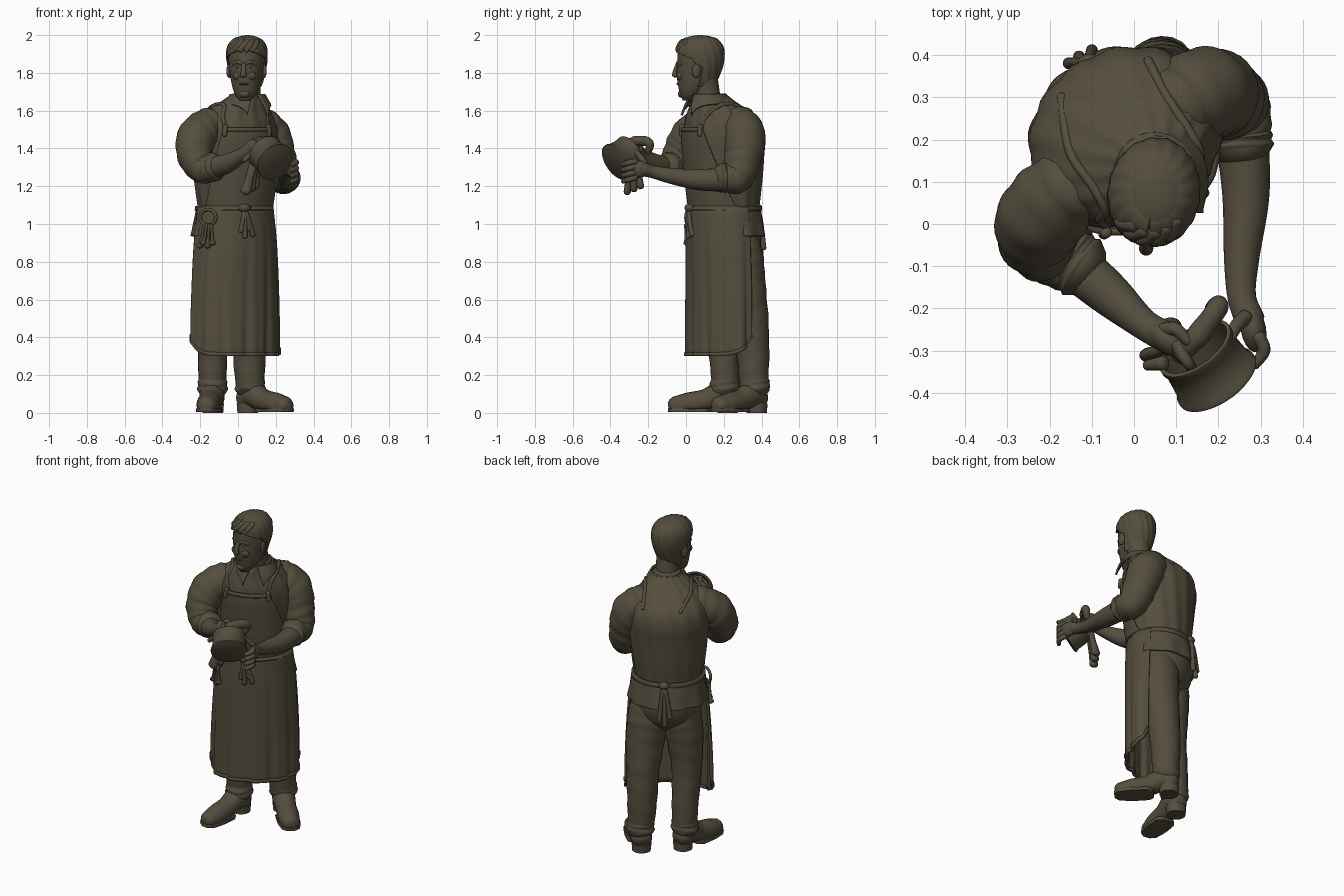
import bpy, bmesh, math
from mathutils import Vector, Matrix
from math import sin, cos, pi, radians

cube = bpy.data.objects.get("Cube")
if cube:
    bpy.data.objects.remove(cube)

bronze = bpy.data.materials.new("dark bronze")
bronze.use_nodes = True
COLOUR = (0.09, 0.075, 0.048, 1)
bronze.diffuse_color = COLOUR
bronze.node_tree.nodes["Principled BSDF"].inputs["Base Color"].default_value = COLOUR


def finish(name, bm, thick=0, angle=50):
    bmesh.ops.recalc_face_normals(bm, faces=bm.faces)
    mesh = bpy.data.meshes.new(name)
    bm.to_mesh(mesh)
    bm.free()
    for p in mesh.polygons:
        p.use_smooth = True
    mesh.set_sharp_from_angle(angle=radians(angle))
    mesh.materials.append(bronze)
    ob = bpy.data.objects.new(name, mesh)
    bpy.context.collection.objects.link(ob)
    if thick:
        mod = ob.modifiers.new("Thickness", 'SOLIDIFY')
        mod.thickness = thick
        mod.offset = 0


def skin(name, rows, closed=True, thick=0):
    """Join rows of points into a surface."""
    bm = bmesh.new()
    vs = [[bm.verts.new(p) for p in row] for row in rows]
    n = len(rows[0])
    for a, b in zip(vs, vs[1:]):
        for i in range(n if closed else n - 1):
            j = (i + 1) % n
            bm.faces.new((a[i], a[j], b[j], b[i]))
    if closed:
        bm.faces.new(vs[0])
        bm.faces.new(vs[-1])
    finish(name, bm, thick)


def spline(keys, values, k):
    """Smooth interpolation of value tuples at key k."""
    last = len(keys) - 1
    i = max([j for j in range(last) if keys[j] <= k] or [0])
    h = keys[i + 1] - keys[i]
    t = min(max((k - keys[i]) / h, 0), 1)
    V = [Vector(v) for v in values]

    def slope(j):
        lo, hi = max(j - 1, 0), min(j + 1, last)
        return (V[hi] - V[lo]) / (keys[hi] - keys[lo])
    s = t * t * (3 - 2 * t)
    return (V[i] * (1 - s) + V[i + 1] * s
            + slope(i) * h * t * (1 - t) ** 2 - slope(i + 1) * h * t * t * (1 - t))


def on(form, a, z, off=0):
    """Point on a form: angle from its front (towards its left), height, offset."""
    (cx, cy, yaw), rows = form
    u, v, ru, rv = spline([r[0] for r in rows], [r[1:] for r in rows], z)
    u += (ru + off) * sin(a)
    v += (rv + off) * cos(a)
    c, s = cos(radians(yaw)), sin(radians(yaw))
    return Vector((cx + u * c + v * s, cy + u * s - v * c, z))


def loft(name, form, fold=0, count=0, n=64, m=48):
    z0, z1 = form[1][0][0], form[1][-1][0]
    rows = []
    for j in range(m + 1):
        z = z0 + (z1 - z0) * j / m
        rows.append([on(form, 2 * pi * i / n, z, fold * sin(count * 2 * pi * i / n + 9 * z))
                     for i in range(n)])
    skin(name, rows)


def shell(name, form, rule, thick=0.014, n=56, m=24):
    """Open cloth sheet; rule(s, t) gives angle, height and offset."""
    skin(name, [[on(form, *rule(i / n, j / m)) for i in range(n + 1)]
                for j in range(m + 1)], False, thick)


def tube(name, pts, fold=0, waves=0, flat=1, n=20, step=8, zlim=None):
    """Rounded limb through points (x, y, z, radius), with optional wrinkles."""
    m = (len(pts) - 1) * step
    path = [spline(list(range(len(pts))), pts, i / step) for i in range(m + 1)]
    rows = []
    side = None
    for i, p in enumerate(path):
        tan = (path[min(i + 1, m)].xyz - path[max(i - 1, 0)].xyz).normalized()
        if side is None:
            side = tan.cross(Vector((0, 0, 1)) if abs(tan.z) < 0.93 else Vector((0, 1, 0)))
        side = (side - tan * side.dot(tan)).normalized()
        up = side.cross(tan)
        ends = {0: ((-0.5, 0.5), (-0.3, 0.8), (0, 1)), m: ((0, 1), (0.3, 0.8), (0.5, 0.5))}
        for along, scale in ends.get(i, ((0, 1),)):
            ring = []
            for k in range(n):
                a = 2 * pi * k / n
                wave = sin(waves * pi * i / m + 2.2 * sin(a)) + .6 * sin(waves * 2 * i / m - 3 * cos(a))
                r = p.w * scale * (1 + fold * wave)
                q = p.xyz + tan * along * p.w + side * r * cos(a) + up * r * flat * sin(a)
                if zlim:
                    q.z = min(max(q.z, zlim[0]), zlim[1])
                ring.append(q)
            rows.append(ring)
    skin(name, rows)


def ball(name, at, size, yaw=0):
    bm = bmesh.new()
    mat = Matrix.Translation(at) @ Matrix.Rotation(radians(yaw), 4, 'Z') @ Matrix.Diagonal((*size, 1))
    bmesh.ops.create_uvsphere(bm, u_segments=20, v_segments=12, radius=1, matrix=mat)
    finish(name, bm)


def lathe(name, base, axis, profile, n=48):
    q = Vector(axis).to_track_quat('Z', 'Y')
    skin(name, [[Vector(base) + q @ Vector((r * cos(2 * pi * i / n), r * sin(2 * pi * i / n), h))
                 for i in range(n)] for r, h in profile])


# Forms: (centre x, centre y, yaw), rows of (z, side, forward, half width, half depth)
BODY = (-0.02, 0.205, 30)
torso = (BODY, [(1.0, 0, 0, .19, .168), (1.08, 0, 0, .195, .173), (1.2, 0, 0, .212, .187),
                (1.35, 0, 0, .228, .2), (1.45, 0, 0, .235, .208), (1.53, 0, .01, .222, .195),
                (1.6, 0, .04, .175, .152), (1.65, .01, .075, .115, .11), (1.69, .02, .095, .07, .075)])
tail = (BODY, [(.93, 0, 0, .228, .205), (1.09, 0, 0, .198, .178)])
pelvis = (BODY, [(.76, 0, -.02, .09, .08), (.82, 0, -.02, .17, .14), (.92, 0, -.02, .2, .168), (1.04, 0, 0, .19, .168)])
skirt = (BODY, [(.29, 0, 0, .243, .175), (.6, 0, 0, .238, .177), (.9, 0, 0, .222, .182), (1.09, 0, 0, .2, .179)])
skull = ((.047, .072, -8), [(1.655, 0, .06, .03, .03), (1.685, 0, .047, .056, .056), (1.74, 0, .022, .077, .094),
                            (1.8, 0, .01, .088, .112), (1.86, 0, 0, .096, .119), (1.92, 0, -.002, .095, .116),
                            (1.96, 0, -.003, .078, .095), (1.985, 0, -.003, .045, .06), (1.99, 0, 0, .01, .01)])
neck = ((.05, .12, 20), [(1.56, 0, 0, .08, .085), (1.66, 0, .005, .066, .07), (1.78, 0, .02, .066, .066)])

# Shirt, trousers and neck
loft("shirt", torso, .004, 14)
loft("trouser_seat", pelvis)
loft("neck", neck)
tube("right_trouser_leg", [(-.1, .185, .94, .1), (-.105, .19, .82, .115), (-.12, .18, .68, .107), (-.13, .18, .5, .088),
                           (-.135, .2, .3, .078), (-.135, .21, .13, .072)], .012, 17)
tube("left_trouser_leg", [(.055, .28, .94, .1), (.06, .29, .82, .12), (.067, .31, .68, .112), (.065, .34, .5, .096),
                          (.06, .355, .3, .086), (.065, .36, .12, .074)], .012, 17)

# Boots with sole and heel
for side, x, y, turn in (("right", -.135, .2, -7), ("left", .065, .36, 45)):
    d = Vector((sin(radians(turn)), -cos(radians(turn)), 0))
    pts = [(x + d.x * f, y + d.y * f, z, r) for f, z, r in
           ((-.04, .07, .058), (.02, .095, .066), (.1, .065, .06), (.19, .045, .062), (.268, .035, .05))]
    tube(side + "_boot", pts, zlim=(.02, .2))
    tube(side + "_sole", [(a, b, .02, r + .004) for a, b, c, r in pts[2:]], zlim=(.004, .024))
    lathe(side + "_heel", (x - d.x * .02, y - d.y * .02, 0), (0, 0, 1), [(.054, 0), (.058, .05)])
    tube(side + "_trouser_cuff", [(x, y + .005, .17, .077), (x, y + .005, .12, .08)], .03, 3)


# Apron skirt, bib, straps and waist tie
def skirt_rule(s, t):
    a = (s * 2 - 1) * radians(97)
    hem = .3 + .1 * abs(s * 2 - 1) ** 6
    drop = 1 - t
    return a, hem + (1.09 - hem) * t, .006 * drop * sin(11 * a) + .003 * drop * sin(23 * a + 1) + .006


shell("apron_skirt", skirt, skirt_rule, n=110)
shell("apron_hem", skirt, lambda s, t: (skirt_rule(s, 0)[0], skirt_rule(s, t * .025)[1],
                                        skirt_rule(s, 0)[2] + .002), .018, 110, 2)
shell("apron_bib", torso, lambda s, t: ((s * 2 - 1) * (1.35 - .78 * t ** .8) - .15 * t, 1.08 + .43 * t, .009))
shell("bib_band", torso, lambda s, t: ((s * 2 - 1) * .57 - .15, 1.49 + .02 * t, .011), .014, 24, 2)
for sign in (-1, 1):
    tag = "left" if sign > 0 else "right"
    strap = [(.54, 1.5), (.7, 1.57), (1.05, 1.62), (1.6, 1.635), (2.2, 1.61), (2.6, 1.54)]
    tube(tag + "_strap", [(*on(torso, sign * a - .15 * (z < 1.6), z, -.002), .011) for a, z in strap])
    tube(tag + "_strap_knot", [(*on(torso, sign * .54 - .15, z, .014), .014) for z in (1.52, 1.47)])
shell("waist_tie", torso, lambda s, t: (s * 2 * pi, 1.07 + .025 * t, .014 - .005 * t), .014, 80, 3)
for i, (a, low) in enumerate(((-.3, .96), (-.2, .93), (-.08, .97), (.0, .94), (3.0, .87), (3.14, .84), (3.26, .89))):
    mid, form = (-.22, skirt) if a < 1 else (3.1, tail)
    tube("tie_string_%d" % i, [(*on(torso, mid, 1.085, .02), .012), (*on(form, (mid + a) / 2, 1.02, .02), .011),
                               (*on(form, a, low, .016), .014)])
ball("front_knot", on(torso, -.22, 1.085, .02), (.035, .025, .022), 20)
ball("back_knot", on(torso, 3.1, 1.085, .02), (.03, .025, .022), 30)
shell("shirt_tail", tail, lambda s, t: (1.5 + s * 3.3, .935 + .15 * t, .005 * (1 - t) * sin(34 * s)))

# Key ring on the hip
key_at = on(skirt, -1.12, 1.035, .03)
loop = [key_at + Vector((.042 * cos(k * pi / 6), -.02 * cos(k * pi / 6), .042 * sin(k * pi / 6))) for k in range(13)]
tube("key_ring", [(*p, .009) for p in loop], step=3, n=10)
for k in range(4):
    top = key_at + Vector((.012 * (k - 1.5), -.007 * k, -.04))
    tip = on(skirt, -1.32 + .12 * k, .885 + .015 * (k % 2), .025)
    tube("key_%d" % k, [(*top, .009), (*((top + tip) / 2), .008), (*tip, .012)], n=10)
    ball("key_bit_%d" % k, tip, (.02, .012, .014), 30)

# Collar
collar = ((.05, .12, 25), [(1.52, 0, .05, .125, .1), (1.62, 0, .012, .11, .105), (1.69, 0, 0, .076, .08)])
shell("collar", collar, lambda s, t: (.2 + s * (2 * pi - .4) + .3 * (1 - t) * (1 - 2 * s) ** 9,
      1.685 - (1 - t) * (.05 + .06 * abs(s * 2 - 1) ** 6), .01), .012)

# Head and face
loft("head", skull)
tube("nose", [(*on(skull, 0, 1.845, -.004), .012), (*on(skull, 0, 1.81, .006), .014),
              (*on(skull, 0, 1.785, .01), .017)])
ball("chin", on(skull, 0, 1.688, -.008), (.03, .02, .02), -8)
tube("mouth", [(*on(skull, a, 1.742, -.001), .008) for a in (-.28, 0, .28)], flat=.7)
for sign in (-1, 1):
    tag = "left" if sign > 0 else "right"
    tube(tag + "_brow", [(*on(skull, sign * a, z, -.005), .011) for a, z in ((.12, 1.85), (.4, 1.858), (.72, 1.846))])
    ball(tag + "_eye", on(skull, sign * .36, 1.832, -.007), (.015, .01, .008))
    ball(tag + "_cheek", on(skull, sign * .5, 1.785, -.014), (.028, .022, .026))
    ball(tag + "_ear", on(skull, sign * 1.6, 1.81, .004), (.012, .024, .038), -8 + sign * 20)


# Short hair, swept across the brow
def hair_rule(s, t):
    z = 1.73 + (1.989 - 1.73) * t
    gap = 1.85 - .45 * min(max((z - 1.83) / .03, 0), 1) - 1.37 * min(max((z - 1.875) / .055, 0), 1)
    a = gap + s * (2 * pi - 2 * gap)
    return a, z, .003 + .008 * t + .0015 * sin(17 * a + 40 * z)


shell("hair", skull, hair_rule, .008, 96, 48)
for k in range(5):
    tube("hair_lock_%d" % k, [(*on(skull, a + .34 * k - .75, z, .001), r) for a, z, r in
                              ((-.15, 1.915, .012), (0, 1.938, .018), (.3, 1.965, .018))])
ball("hair_crown", (.05, .075, 1.968), (.07, .09, .032))

# Sleeves, cuffs and forearms
tube("right_sleeve", [(-.14, .1, 1.53, .095), (-.215, .025, 1.465, .105), (-.23, -.03, 1.37, .094),
                      (-.19, -.065, 1.3, .083), (-.13, -.095, 1.3, .074)], .022, 15, n=32)
tube("left_sleeve", [(.09, .27, 1.545, .095), (.165, .31, 1.47, .11), (.21, .3, 1.345, .098),
                     (.238, .27, 1.25, .087), (.25, .2, 1.245, .075)], .022, 15, n=32)
tube("right_cuff", [(-.145, -.088, 1.3, .077), (-.12, -.105, 1.303, .076)], .03, 3)
tube("left_cuff", [(.25, .21, 1.245, .078), (.252, .18, 1.243, .077)], .03, 3)
tube("right_forearm", [(-.16, -.08, 1.29, .06), (-.06, -.165, 1.32, .052), (.02, -.235, 1.365, .037),
                       (.07, -.265, 1.4, .037)])
tube("left_forearm", [(.255, .22, 1.235, .064), (.265, .07, 1.235, .056), (.255, -.08, 1.255, .042),
                      (.255, -.17, 1.275, .034), (.275, -.23, 1.29, .036)])

# Hands
ball("right_palm", (.08, -.275, 1.405), (.055, .032, .042), -35)
ball("left_palm", (.283, -.25, 1.29), (.03, .055, .046), 10)
for k in range(4):
    tube("right_finger_%d" % k, [(.1, -.285 - .008 * k, 1.435 - .02 * k, .015), (.125, -.325, 1.445 - .023 * k, .014),
                                 (.14, -.345, 1.425 - .021 * k, .011)], n=12)
    tube("left_finger_%d" % k, [(.295, -.265, 1.33 - .028 * k, .016), (.308, -.3, 1.325 - .03 * k, .015),
                                (.285, -.335, 1.315 - .03 * k, .012)], n=12)
tube("right_thumb", [(.07, -.25, 1.42, .017), (.1, -.25, 1.445, .016), (.13, -.28, 1.45, .012)], n=12)
tube("left_thumb", [(.265, -.22, 1.32, .018), (.24, -.245, 1.36, .016), (.225, -.28, 1.39, .012)], n=12)

# Pot with open mouth, and the polishing cloth
lathe("pot", (.2, -.375, 1.325), (-.5, .72, .48),
      [(.1, 0), (.106, .004), (.106, .014), (.1, .02), (.096, .06), (.093, .095), (.098, .1),
       (.098, .112), (.088, .114), (.084, .02)])
tube("cloth_fold", [(.11, -.31, 1.42, .022), (.155, -.26, 1.44, .027), (.2, -.195, 1.43, .024),
                    (.185, -.2, 1.38, .018)], .03, 7)
for k in range(3):
    tube("cloth_drape_%d" % k, [(.085, -.29, 1.4, .02), (.075 + .01 * k, -.3 + .02 * k, 1.3, .02),
                                (.04 + .022 * k, -.31 + .035 * k, 1.17 + .015 * k, .028)], .04, 5, flat=.7)
tube("cloth_end", [(.07, -.33, 1.37, .018), (.03, -.335, 1.335, .012)])
